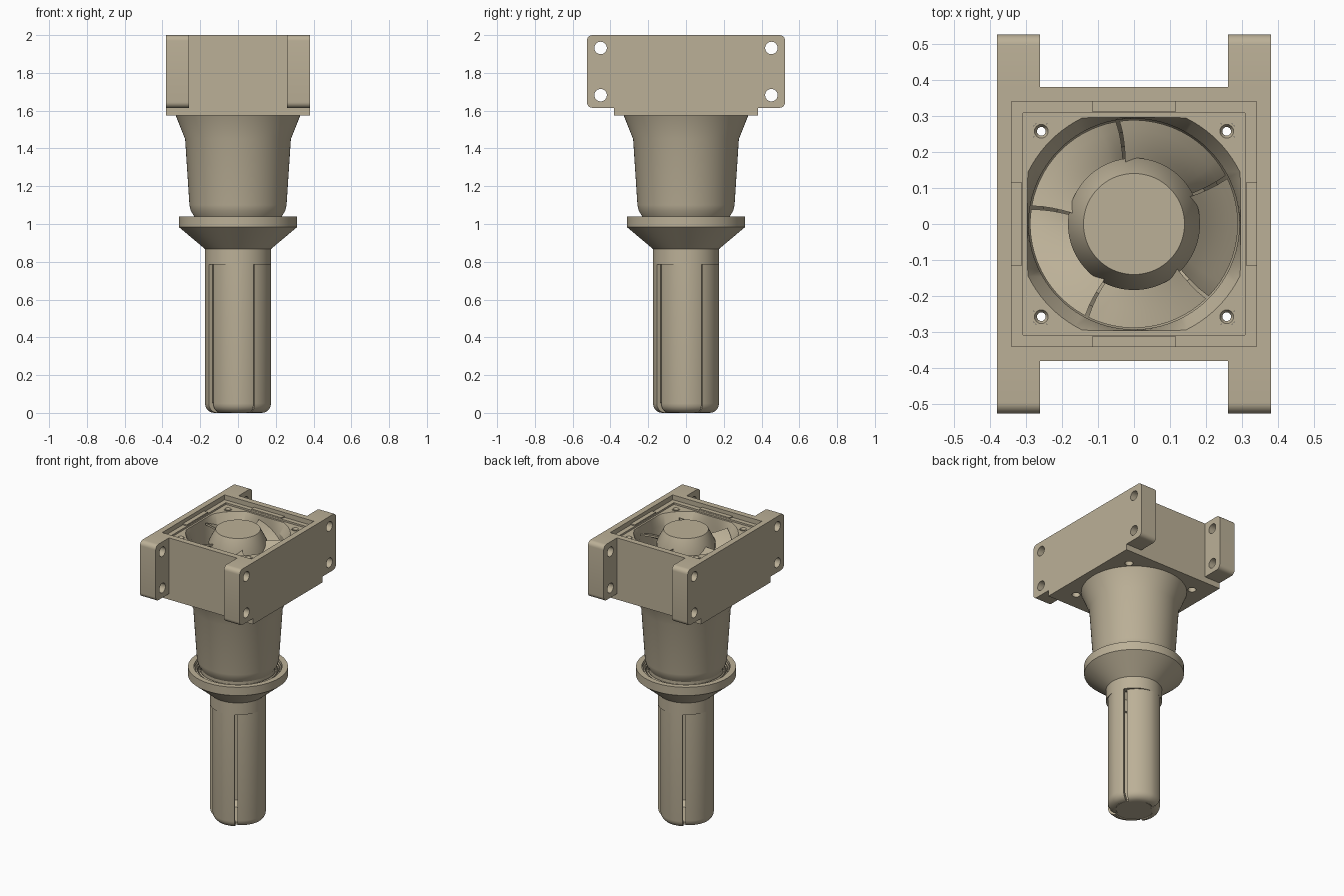
import bpy, bmesh
from math import sin, cos, radians
from mathutils import Matrix, Vector

if "Cube" in bpy.data.objects:
    bpy.data.objects.remove(bpy.data.objects["Cube"])

TAN = (0.50, 0.435, 0.31, 1)
tan = bpy.data.materials.new("tan_plastic")
tan.use_nodes = True
tan.diffuse_color = TAN
tan.node_tree.nodes["Principled BSDF"].inputs["Base Color"].default_value = TAN


def finish(name, bm):
    """Turn a bmesh into a shaded, coloured object."""
    bmesh.ops.remove_doubles(bm, verts=bm.verts, dist=1e-5)
    bmesh.ops.recalc_face_normals(bm, faces=bm.faces)
    me = bpy.data.meshes.new(name)
    bm.to_mesh(me)
    bm.free()
    me.materials.append(tan)
    ob = bpy.data.objects.new(name, me)
    bpy.context.collection.objects.link(ob)
    smooth(ob)
    return ob


def activate(ob):
    bpy.ops.object.select_all(action="DESELECT")
    ob.select_set(True)
    bpy.context.view_layer.objects.active = ob


def smooth(ob):
    activate(ob)
    bpy.ops.object.shade_smooth_by_angle(angle=radians(28))


def sweep(name, profile, start=0, end=360, n=96, centre=(0, 0)):
    """Sweep a closed (radius, z) profile about z; a radius may depend on angle."""
    bm = bmesh.new()
    full = end - start == 360
    rings = []
    for i in range(n if full else n + 1):
        a = start + (end - start) * i / n
        ring = []
        for r, z in profile:
            r = r(a) if callable(r) else r
            ring.append(bm.verts.new((centre[0] + r * cos(radians(a)),
                                      centre[1] + r * sin(radians(a)), z)))
        rings.append(ring)
    m = len(profile)
    for i in range(n):
        p, q = rings[i], rings[(i + 1) % len(rings)]
        for j in range(m):
            k = (j + 1) % m
            bm.faces.new((p[j], q[j], q[k], p[k]))
    if not full:
        bm.faces.new(rings[0])
        bm.faces.new(rings[-1])
    return finish(name, bm)


def square(half):
    return lambda a: half / max(abs(cos(radians(a))), abs(sin(radians(a))))


def drill(ob, points, radius, depth, axis):
    """Cut round holes through an object."""
    bm = bmesh.new()
    turn = Matrix.Rotation(radians(90), 4, "Y") if axis == "X" else Matrix()
    for p in points:
        bmesh.ops.create_cone(bm, cap_ends=True, segments=32, radius1=radius, radius2=radius,
                              depth=depth, matrix=Matrix.Translation(p) @ turn)
    cutter = finish("hole_cutter", bm)
    cutter.hide_render = True
    mod = ob.modifiers.new("holes", "BOOLEAN")
    mod.operation, mod.solver, mod.object = "DIFFERENCE", "EXACT", cutter
    activate(ob)
    bpy.ops.object.modifier_apply(modifier=mod.name)
    bpy.data.objects.remove(cutter)
    smooth(ob)


def box(name, lo, hi):
    bm = bmesh.new()
    bmesh.ops.create_cube(bm, size=1)
    lo, hi = Vector(lo), Vector(hi)
    for v in bm.verts:
        v.co = (lo + hi) / 2 + v.co * (hi - lo)
    return finish(name, bm)


# Square housing with a recessed top and a flared round throat
def flare(a):
    return min(0.327, square(0.295)(a))


housing = sweep("fan_housing", [
    (square(0.38), 1.575), (square(0.38), 2.0), (square(0.34), 2.0), (square(0.34), 1.967),
    (square(0.308), 1.967), (square(0.308), 1.955), (flare, 1.955), (0.292, 1.89), (0.292, 1.575)])
corners = [(sx * 0.257, sy * 0.257) for sx in (-1, 1) for sy in (-1, 1)]
drill(housing, [(x, y, 1.75) for x, y in corners], 0.026, 0.6, "Z")

# Threaded inserts in the corner screw holes
for x, y in corners:
    sweep("screw_insert", [(0.026, 1.88), (0.026, 1.957), (0.019, 1.957), (0.012, 1.945),
                           (0.012, 1.88)], n=24, centre=(x, y))

# Retaining ledges around the recess
for s in (-1, 1):
    a, b = sorted((s * 0.31, s * 0.342))
    box("side_ledge", (a, -0.115, 1.95), (b, 0.115, 1.975))
    box("end_ledge", (-0.115, a, 1.95), (0.115, b, 1.975))


# Mounting ears with rounded outer corners and cross holes
def ear(sx, sy):
    outline = [(0.38, 1.615), (0.38, 2.0)]
    for z, first in ((1.97, 90), (1.645, 0)):
        for i in range(7):
            t = radians(first - 15 * i)
            outline.append((0.495 + 0.03 * cos(t), z + 0.03 * sin(t)))
    bm = bmesh.new()
    base = bm.faces.new([bm.verts.new((sx * 0.26, sy * y, z)) for y, z in outline])
    moved = bmesh.ops.extrude_face_region(bm, geom=[base])["geom"]
    bmesh.ops.translate(bm, vec=(sx * 0.12, 0, 0),
                        verts=[g for g in moved if isinstance(g, bmesh.types.BMVert)])
    if base.is_valid and len(base.edges[0].link_faces) < 2:
        bm.faces.new(base.verts)
    bmesh.ops.holes_fill(bm, edges=bm.edges)
    ob = finish("mounting_ear", bm)
    drill(ob, [(sx * 0.32, sy * 0.452, z) for z in (1.682, 1.932)], 0.033, 0.3, "X")


for sx in (-1, 1):
    for sy in (-1, 1):
        ear(sx, sy)

# Fan hub
sweep("fan_hub", [(0, 1.985), (0.14, 1.985), (0.183, 1.90), (0.183, 1.62), (0, 1.62)])

# Pitched fan blades, rising anticlockwise
for k in range(5):
    bm = bmesh.new()
    rows = []
    for i in range(15):
        t = i / 14
        row = []
        for j in range(5):
            u = j / 4
            a = radians(72 * k + 28 + 70 * t - 4 * u * (1 - u))
            r = 0.172 + 0.116 * u
            z = 1.74 + 0.18 * t ** 0.8 + 0.012 * u
            row.append([bm.verts.new((r * cos(a), r * sin(a), z - d)) for d in (0, 0.014)])
        rows.append(row)
    for i in range(14):
        for j in range(4):
            p, q, r, s = rows[i][j], rows[i + 1][j], rows[i + 1][j + 1], rows[i][j + 1]
            for d in (0, 1):
                bm.faces.new((p[d], q[d], r[d], s[d]))
    bmesh.ops.holes_fill(bm, edges=[])
    rim = [row[0] for row in rows] + rows[-1][1:] + [row[-1] for row in rows[-2::-1]] + rows[0][-2:0:-1]
    for p, q in zip(rim, rim[1:] + rim[:1]):
        bm.faces.new((p[0], q[0], q[1], p[1]))
    finish("fan_blade", bm)

# Funnel below the housing
sweep("funnel", [(0.33, 1.575), (0.28, 1.45), (0.257, 1.10), (0.25, 1.07), (0.232, 1.04),
                 (0.232, 1.0), (0.215, 1.0), (0.235, 1.10), (0.255, 1.45), (0.292, 1.575)])

# Flange cup with its cone and collar
sweep("flange_collar", [(0.312, 1.04), (0.312, 0.983), (0.175, 0.868), (0.175, 0.785),
                        (0.13, 0.785), (0.13, 0.868), (0.215, 0.975), (0.215, 1.005),
                        (0.275, 1.005), (0.275, 1.04)])

# Ribbed seal ring between funnel and flange
for r in (0.24, 0.256, 0.27):
    sweep("seal_ring", [(r - 0.006, 1.0), (r - 0.006, 1.018), (r, 1.025),
                        (r + 0.006, 1.018), (r + 0.006, 1.0)])


# Slotted outlet tube: four overlapping curved vanes
def vane_radius(inset, first):
    return lambda a: 0.158 + 0.017 * min(1, (a - first) / 58) - inset


for k in range(4):
    first = 214 + 90 * k
    fillet = [(0.05 * (1 - cos(radians(18 * i))), 0.05 * (1 - sin(radians(18 * i)))) for i in range(6)]
    outline = [(0, 0.785)] + fillet + [(0.058, 0.018), (0.022, 0.055), (0.022, 0.785)]
    sweep("outlet_vane", [(vane_radius(d, first), z) for d, z in outline], first, first + 84, 21)

# Outlet floor
sweep("outlet_floor", [(0, 0.003), (0.118, 0.003), (0.118, 0.02), (0, 0.02)], n=48)
